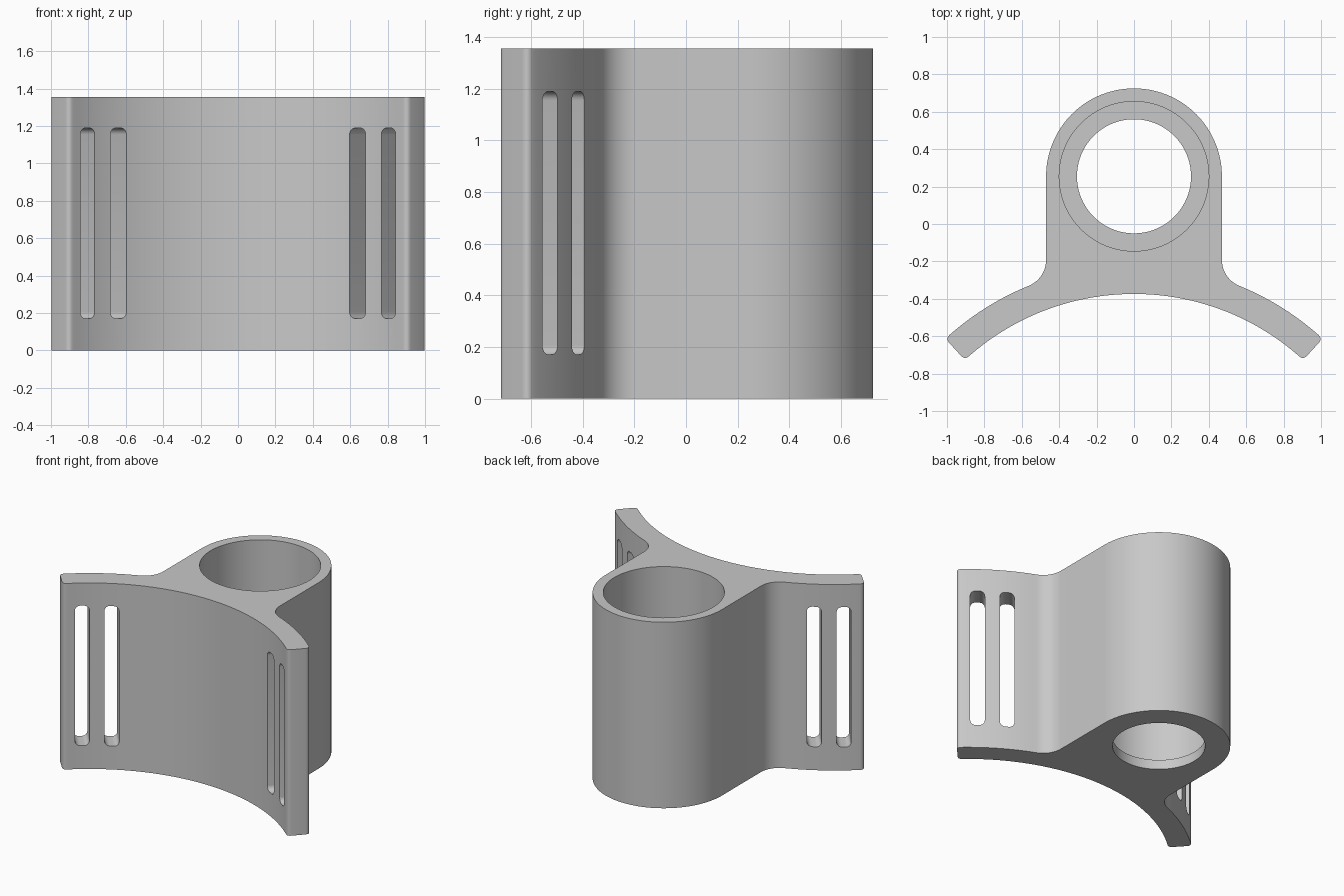
import bpy, bmesh, math
from mathutils import Matrix, Vector

HEIGHT = 1.355
BOSS = (0, 0.255)          # centre of the tube
SADDLE = (0, -1.71)        # centre of the curved plate
R_IN, R_OUT = 1.336, 1.49
END = 42.6                 # half angle of the plate
BOSS_R, FILLET, ROUND = 0.47, 0.15, 0.03

if "Cube" in bpy.data.objects:
    bpy.data.objects.remove(bpy.data.objects["Cube"])

grey = bpy.data.materials.new("light grey plastic")
grey.use_nodes = True
colour = (0.58, 0.58, 0.58, 1)
grey.diffuse_color = colour
grey.node_tree.nodes["Principled BSDF"].inputs["Base Color"].default_value = colour


def arc(centre, r, start, end, n):
    """Points on an arc, angles in degrees clockwise from +y."""
    angles = [math.radians(start + (end - start) * i / n) for i in range(n + 1)]
    return [Vector((centre[0] + r * math.sin(a), centre[1] + r * math.cos(a))) for a in angles]


def round_corner(before, corner, after, n=6):
    """Inner points of a curve that rounds a corner."""
    return [before * (1 - t) ** 2 + corner * 2 * t * (1 - t) + after * t * t
            for t in (i / n for i in range(1, n))]


def make_object(name, bm):
    bmesh.ops.recalc_face_normals(bm, faces=bm.faces)
    mesh = bpy.data.meshes.new(name)
    bm.to_mesh(mesh)
    bm.free()
    mesh.materials.append(grey)
    obj = bpy.data.objects.new(name, mesh)
    bpy.context.collection.objects.link(obj)
    return obj


def cut(target, cutter):
    mod = target.modifiers.new("cut", 'BOOLEAN')
    mod.operation = 'DIFFERENCE'
    mod.solver = 'EXACT'
    mod.object = cutter
    cutter.hide_render = True
    bpy.context.view_layer.objects.active = target
    bpy.ops.object.modifier_apply(modifier=mod.name)
    bpy.data.objects.remove(cutter)


def cylinder(name, r, z0, z1):
    bm = bmesh.new()
    place = Matrix.Translation((*BOSS, (z0 + z1) / 2))
    bmesh.ops.create_cone(bm, cap_ends=True, segments=96, radius1=r, radius2=r,
                          depth=z1 - z0, matrix=place)
    return make_object(name, bm)


def slot(name, x, y, side):
    bm = bmesh.new()
    bmesh.ops.create_cube(bm, size=1, matrix=Matrix.Diagonal((0.096, 0.4, 1.02, 1)))
    long_edges = [e for e in bm.edges if abs(e.verts[0].co.y - e.verts[1].co.y) > 0.1]
    bmesh.ops.bevel(bm, geom=long_edges, offset=0.036, segments=6, profile=0.5, affect='EDGES')
    turn = Matrix.Rotation(math.radians(-40 * side), 4, 'Z')
    bm.transform(Matrix.Translation((x * side, y, 0.68)) @ turn)
    return make_object(name, bm)


# Half outline: concave front, rounded tip, back of plate, fillet, tube
in_step, out_step = (math.degrees(ROUND / r) for r in (R_IN, R_OUT))
inner = arc(SADDLE, R_IN, 0, END - in_step, 32)
tip_in, tip_a, tip_b, tip_out = (arc(SADDLE, r, END, END, 1)[0]
                                 for r in (R_IN, R_IN + ROUND, R_OUT - ROUND, R_OUT))
fillet_x = BOSS_R + FILLET
fillet_angle = math.asin(fillet_x / (R_OUT + FILLET))
fillet_y = SADDLE[1] + (R_OUT + FILLET) * math.cos(fillet_angle)
fillet_angle = math.degrees(fillet_angle)
outer = arc(SADDLE, R_OUT, END - out_step, fillet_angle, 18)
half = inner + round_corner(inner[-1], tip_in, tip_a) + [tip_a, tip_b]
half += round_corner(tip_b, tip_out, outer[0]) + outer
half += arc((fillet_x, fillet_y), FILLET, 180 + fillet_angle, 270, 14)[1:]
half += arc(BOSS, BOSS_R, 90, 0, 40)
outline = half + [Vector((-p.x, p.y)) for p in reversed(half[1:-1])]

# Extruded body
bm = bmesh.new()
base = bm.faces.new([bm.verts.new((p.x, p.y, 0)) for p in outline])
top = bmesh.ops.extrude_face_region(bm, geom=[base], use_keep_orig=True)["geom"]
bmesh.ops.translate(bm, vec=(0, 0, HEIGHT),
                    verts=[v for v in top if isinstance(v, bmesh.types.BMVert)])
body = make_object("saddle_holder", bm)

# Stepped bore with a thin ledge at the bottom
cut(body, cylinder("bore_cutter", 0.4, 0.07, HEIGHT + 0.2))
cut(body, cylinder("drain_cutter", 0.305, -0.2, 0.3))

# Strap slots, two in each wing
for side in (1, -1):
    for x, y in ((0.69, -0.478), (0.854, -0.586)):
        cut(body, slot("slot_cutter", x, y, side))

bpy.ops.object.select_all(action='DESELECT')
body.select_set(True)
bpy.context.view_layer.objects.active = body
bpy.ops.object.shade_smooth_by_angle(angle=math.radians(30))
